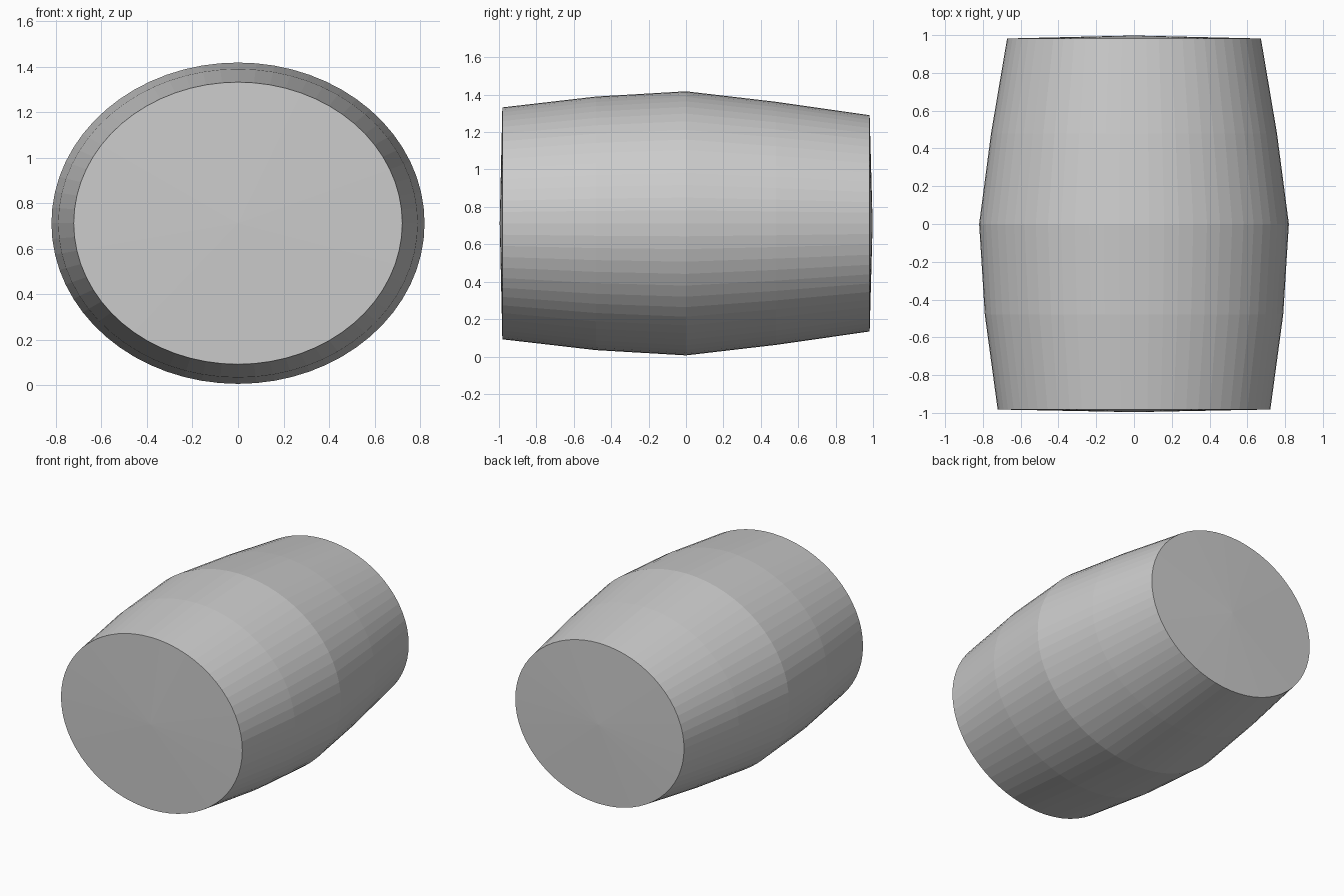
import bpy, bmesh, math

if "Cube" in bpy.data.objects:
    bpy.data.objects.remove(bpy.data.objects["Cube"])

SEGMENTS = 64
CENTRE_Z = 0.712
# Barrel rings from front to back: y, half width, half height
RINGS = [
    (-0.982, 0.722, 0.620),
    (-0.480, 0.790, 0.678),
    (0.000, 0.820, 0.706),
    (0.480, 0.757, 0.650),
    (0.982, 0.672, 0.578),
]


def add_ring(bm, y, rx, rz):
    angles = [2 * math.pi * i / SEGMENTS for i in range(SEGMENTS)]
    return [bm.verts.new((rx * math.cos(a), y, CENTRE_Z + rz * math.sin(a)))
            for a in angles]


def cap(bm, ring, y):
    tip = bm.verts.new((0, y, CENTRE_Z))
    for i in range(SEGMENTS):
        bm.faces.new((ring[i], ring[(i + 1) % SEGMENTS], tip))


bm = bmesh.new()
rings = [add_ring(bm, *r) for r in RINGS]

# Bulging side walls
for a, b in zip(rings, rings[1:]):
    for i in range(SEGMENTS):
        j = (i + 1) % SEGMENTS
        bm.faces.new((a[i], a[j], b[j], b[i]))

# Slightly domed ends
cap(bm, rings[0], -0.996)
cap(bm, rings[-1], 0.998)

bmesh.ops.recalc_face_normals(bm, faces=bm.faces)
mesh = bpy.data.meshes.new("barrel_body")
bm.to_mesh(mesh)
bm.free()
barrel = bpy.data.objects.new("barrel_body", mesh)
bpy.context.collection.objects.link(barrel)
